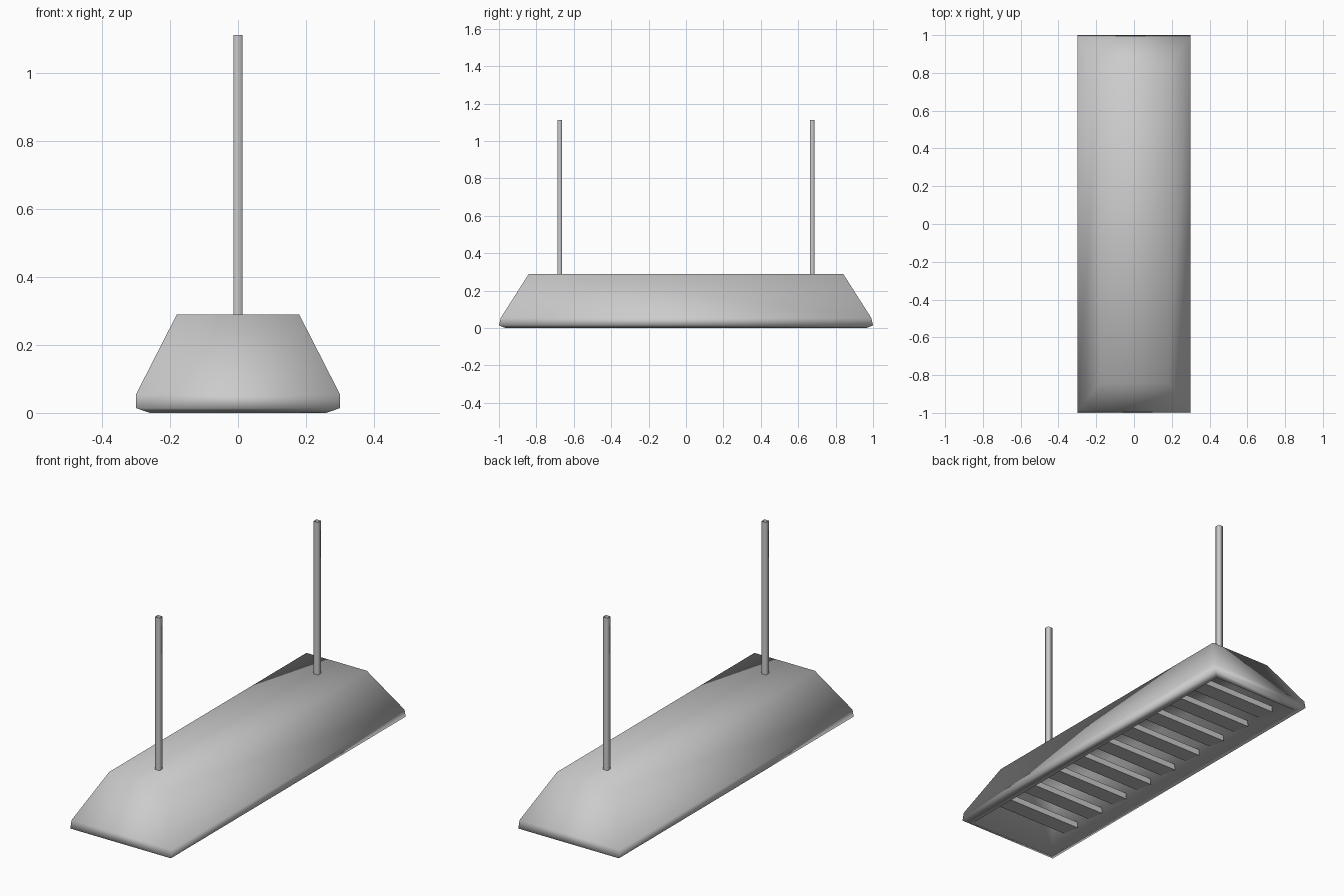
import bpy, bmesh, math

if "Cube" in bpy.data.objects:
    bpy.data.objects.remove(bpy.data.objects["Cube"])


def loft(name, rings, centre=(0, 0, 0), tilt=0.0, smooth=False, caps=True):
    """Stacked rectangles (half_x, half_y, z) skinned into one shape."""
    bm = bmesh.new()
    loops = [[bm.verts.new((sx * hx, sy * hy, z))
              for sx, sy in ((-1, -1), (1, -1), (1, 1), (-1, 1))]
             for hx, hy, z in rings]
    for a, b in zip(loops, loops[1:]):
        for i in range(4):
            j = (i + 1) % 4
            bm.faces.new((a[i], a[j], b[j], b[i]))
    if caps:
        bm.faces.new(loops[0])
        bm.faces.new(loops[-1])
    bmesh.ops.recalc_face_normals(bm, faces=bm.faces)
    for f in bm.faces:
        f.smooth = smooth
    mesh = bpy.data.meshes.new(name)
    bm.to_mesh(mesh)
    bm.free()
    obj = bpy.data.objects.new(name, mesh)
    obj.location = centre
    obj.rotation_euler.x = tilt
    bpy.context.collection.objects.link(obj)
    return obj


# Lamp shade: outer skin from the top down, round the rim, up the inner cavity
loft("shade", [
    (0.18, 0.84, 0.29),
    (0.30, 0.99, 0.055),
    (0.30, 1.00, 0.014),
    (0.26, 0.965, 0.0),
    (0.165, 0.82, 0.275),
], smooth=True)

# Tilted cross louvres recessed in the opening
for i in range(9):
    loft(f"louvre_{i + 1}", [(0.236, 0.055, -0.015), (0.228, 0.055, 0.015)],
         centre=(0, (i - 4) * 0.1925 - 0.008, 0.071), tilt=math.radians(-8))

# Square hanging tubes, open at the ends
for label, y in (("front", -0.675), ("back", 0.675)):
    loft(f"{label}_rod", [(0.0135, 0.012, 0.285), (0.0135, 0.012, 1.113)],
         centre=(0, y, 0), smooth=True, caps=False)
